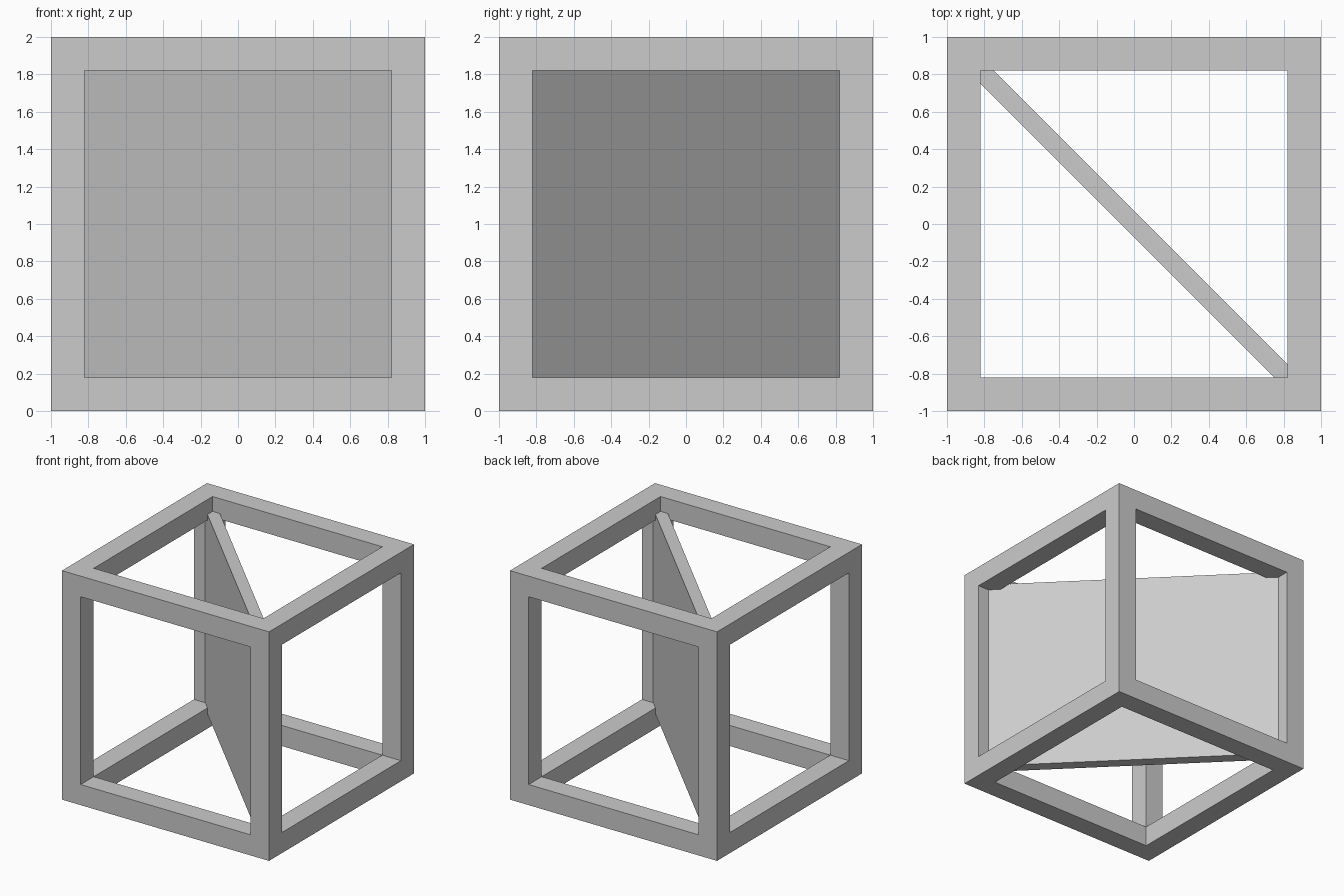
import bpy
import bmesh
import math
from mathutils import Matrix

default = bpy.data.objects.get("Cube")
if default:
    bpy.data.objects.remove(default, do_unlink=True)

BEAM = 0.18

grey = bpy.data.materials.new("light_grey")
grey.use_nodes = True
colour = (0.6, 0.6, 0.6, 1)
grey.diffuse_color = colour
grey.node_tree.nodes["Principled BSDF"].inputs["Base Color"].default_value = colour


def add_object(name, bm):
    bmesh.ops.recalc_face_normals(bm, faces=bm.faces)
    mesh = bpy.data.meshes.new(name)
    bm.to_mesh(mesh)
    bm.free()
    mesh.materials.append(grey)
    obj = bpy.data.objects.new(name, mesh)
    obj.location.z = 1
    bpy.context.collection.objects.link(obj)
    return obj


# Open cube frame: inset every side, push the openings in until they meet
bm = bmesh.new()
bmesh.ops.create_cube(bm, size=2)
openings = list(bm.faces)
bmesh.ops.inset_individual(bm, faces=openings, thickness=BEAM, use_even_offset=True)
bmesh.ops.inset_individual(bm, faces=openings, thickness=0, depth=-BEAM)
bmesh.ops.delete(bm, geom=openings, context='FACES')
bmesh.ops.remove_doubles(bm, verts=bm.verts, dist=0.001)
add_object("cube_frame", bm)

# Upright panel between opposite posts, with its edges let into the frame
bm = bmesh.new()
bmesh.ops.create_cube(bm, size=1)
size = (0.88 * 2 * math.sqrt(2), 0.1, 1.74)
bmesh.ops.transform(bm, matrix=Matrix.Diagonal((*size, 1)), verts=bm.verts)
panel = add_object("diagonal_panel", bm)
panel.rotation_euler.z = math.radians(-45)
